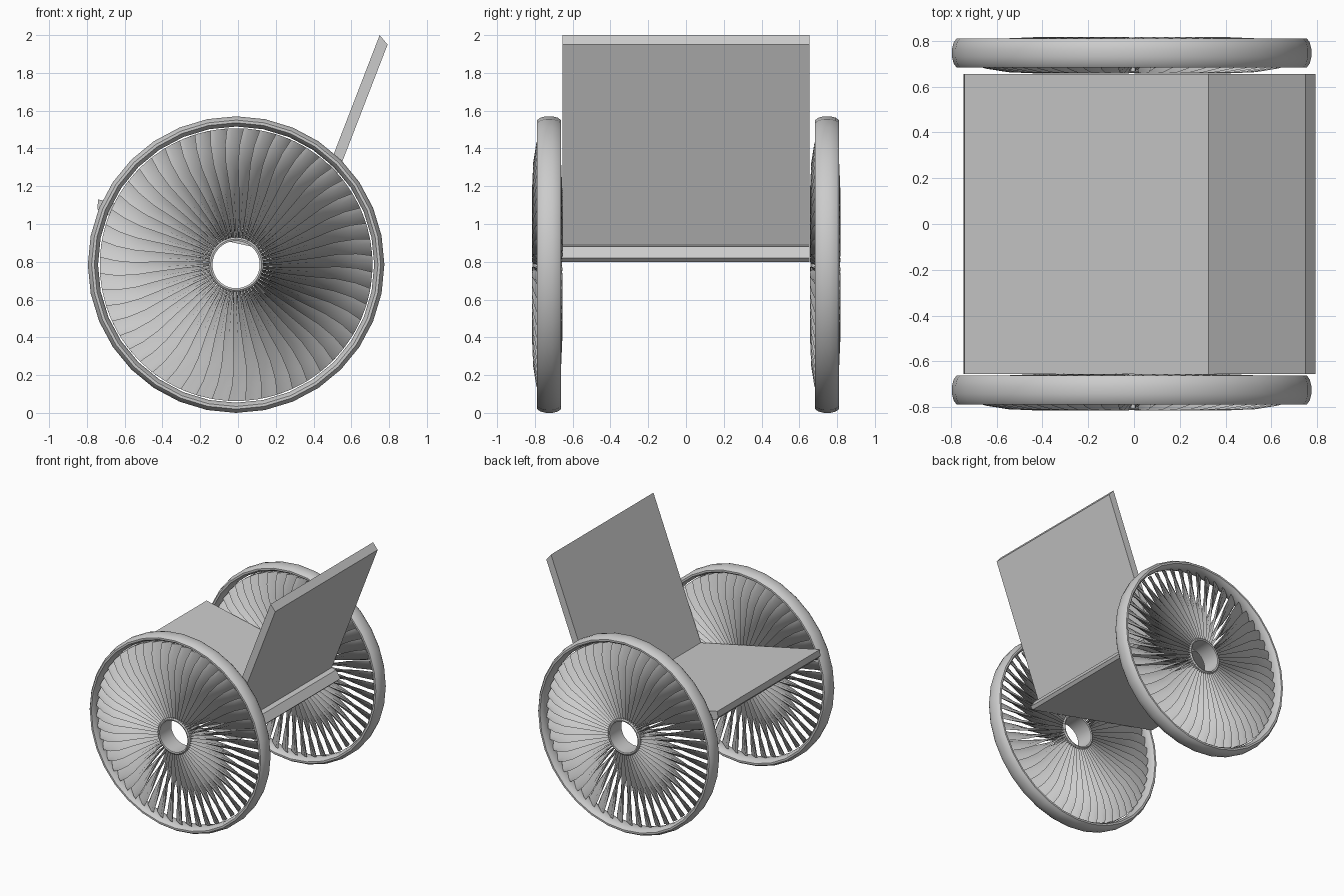
import bpy, bmesh, math
from math import sin, cos, pi

if "Cube" in bpy.data.objects:
    bpy.data.objects.remove(bpy.data.objects["Cube"])

WHEEL_X, WHEEL_Z = -0.01, 0.785
WHEEL_Y = (-0.725, 0.747)
BLADES = 52


def finish(name, bm, smooth=None):
    bmesh.ops.recalc_face_normals(bm, faces=bm.faces[:])
    me = bpy.data.meshes.new(name)
    bm.to_mesh(me)
    bm.free()
    ob = bpy.data.objects.new(name, me)
    bpy.context.collection.objects.link(ob)
    if smooth:
        bpy.ops.object.select_all(action='DESELECT')
        ob.select_set(True)
        bpy.context.view_layer.objects.active = ob
        bpy.ops.object.shade_smooth_by_angle(angle=math.radians(smooth))
    return ob


def slab(name, profile, half_width):
    """Extrude an (x, z) profile along y."""
    bm = bmesh.new()
    a = [bm.verts.new((x, -half_width, z)) for x, z in profile]
    b = [bm.verts.new((x, half_width, z)) for x, z in profile]
    n = len(profile)
    bm.faces.new(a)
    bm.faces.new(b)
    for i in range(n):
        bm.faces.new((a[i], a[(i + 1) % n], b[(i + 1) % n], b[i]))
    return finish(name, bm)


def ring(name, section, segments, smooth):
    """Revolve a closed (radius, y) section around the y axis."""
    bm = bmesh.new()
    loops = []
    for i in range(segments):
        t = 2 * pi * i / segments
        loops.append([bm.verts.new((r * cos(t), y, r * sin(t))) for r, y in section])
    n = len(section)
    for i in range(segments):
        p, q = loops[i], loops[(i + 1) % segments]
        for j in range(n):
            k = (j + 1) % n
            bm.faces.new((p[j], p[k], q[k], q[j]))
    return finish(name, bm, smooth)


def blades(name):
    """Twisted vanes: deep at the hub, turning flatter towards the rim."""
    # radius, half depth in y, half width along the tangent, half thickness
    stations = [(0.125, 0.075, 0.003, 0.004), (0.25, 0.080, 0.015, 0.007),
                (0.40, 0.080, 0.034, 0.010), (0.54, 0.074, 0.055, 0.011),
                (0.64, 0.058, 0.058, 0.011), (0.722, 0.030, 0.048, 0.009)]
    section = [(1, 0), (0.6, 1), (-0.6, 1), (-1, 0), (-0.6, -1), (0.6, -1)]
    bm = bmesh.new()
    for i in range(BLADES):
        t = 2 * pi * i / BLADES
        loops = []
        for r, dy, dt, th in stations:
            length = math.hypot(dy, dt)
            cy, ct = -dy / length, dt / length
            loop = []
            for u, v in section:
                tang = u * dt + v * th * -cy
                y = -u * dy + v * th * ct - 0.010
                # wrap the tangential offset around the axle
                a = t + tang / r
                loop.append(bm.verts.new((r * cos(a), y, r * sin(a))))
            loops.append(loop)
        for p, q in zip(loops, loops[1:]):
            for j in range(6):
                k = (j + 1) % 6
                bm.faces.new((p[j], p[k], q[k], q[j]))
        bm.faces.new(loops[0])
        bm.faces.new(loops[-1])
    return finish(name, bm, 35)


# seat panel, rising towards the front
slab("seat", [(-0.74, 1.13), (0.42, 0.88), (0.46, 0.82), (0.44, 0.80),
              (-0.725, 1.055), (-0.745, 1.08)], 0.655)

# reclined backrest
slab("backrest", [(0.325, 0.90), (0.75, 2.0), (0.792, 1.95), (0.38, 0.885)], 0.655)

# wheels: tyre, hub sleeve and vanes
tyre = [(0.758 + 0.027 * cos(2 * pi * (i + 0.5) / 12) / cos(pi / 12),
         0.065 * sin(2 * pi * (i + 0.5) / 12)) for i in range(12)]
hub = [(0.125, -0.085), (0.135, -0.088), (0.145, -0.08),
       (0.145, 0.06), (0.135, 0.068), (0.125, 0.065)]
for side, y in zip(("right", "left"), WHEEL_Y):
    for ob in (ring("wheel_rim_" + side, tyre, 32, 40),
               ring("wheel_hub_" + side, hub, 48, 40),
               blades("wheel_vanes_" + side)):
        ob.location = (WHEEL_X, y, WHEEL_Z)
